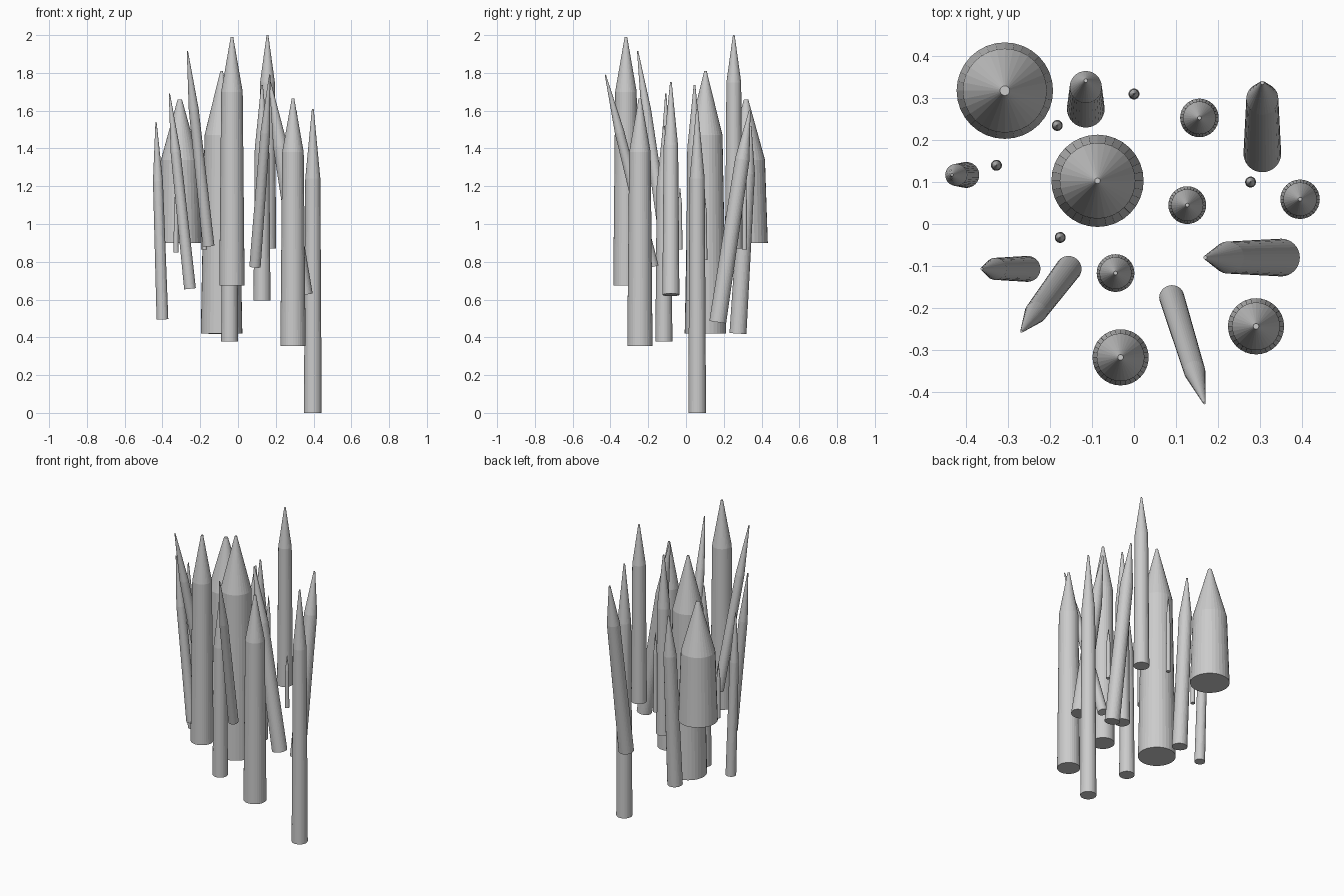
import bpy
import bmesh
import math
from mathutils import Vector

default = bpy.data.objects.get("Cube")
if default:
    bpy.data.objects.remove(default, do_unlink=True)

stone = bpy.data.materials.new("grey stone")
stone.use_nodes = True
grey = (0.6, 0.6, 0.6, 1)
stone.diffuse_color = grey
stone.node_tree.nodes["Principled BSDF"].inputs["Base Color"].default_value = grey

SIDES = 32


def spike(name, base, tip, radius, shoulder, taper=0.85, blunt=0.1):
    """Tapered shaft with a pointed end, running from base to tip."""
    base, tip = Vector(base), Vector(tip)
    axis = tip - base
    turn = Vector((0, 0, 1)).rotation_difference(axis)
    bm = bmesh.new()
    rings = []
    for along, r in ((0, radius), (shoulder, radius * taper), (1, radius * blunt)):
        ring = []
        for i in range(SIDES):
            a = math.tau * i / SIDES
            offset = turn @ Vector((r * math.cos(a), r * math.sin(a), 0))
            ring.append(bm.verts.new(base + axis * along + offset))
        rings.append(ring)
    for low, high in zip(rings, rings[1:]):
        for i in range(SIDES):
            j = (i + 1) % SIDES
            bm.faces.new((low[i], low[j], high[j], high[i]))
    bm.faces.new(rings[0][::-1])
    bm.faces.new(rings[-1])
    mesh = bpy.data.meshes.new(name)
    bm.to_mesh(mesh)
    bm.free()
    mesh.materials.append(stone)
    bpy.context.collection.objects.link(bpy.data.objects.new(name, mesh))


def upright(name, x, y, bottom, neck, top, radius, **style):
    """Vertical spike given by its bottom, neck and top heights."""
    spike(name, (x, y, bottom), (x, y, top), radius,
          (neck - bottom) / (top - bottom), **style)


# Thick upright spikes
upright("wide_back_spike", -.308, .318, .9, 1.34, 1.66, .115, taper=.87)
upright("wide_centre_spike", -.087, .103, .42, 1.47, 1.81, .11, taper=.82, blunt=.06)
upright("tall_front_spike", -.032, -.318, .675, 1.7, 1.99, .067)
upright("front_left_spike", .291, -.244, .355, 1.38, 1.665, .067)

# Slim upright spikes
upright("lowest_spike", .396, .059, 0, 1.24, 1.61, .047)
upright("tallest_spike", .156, .253, .87, 1.75, 2, .046)
upright("inner_left_spike", .127, .045, .594, 1.4, 1.735, .045)
upright("inner_front_spike", -.044, -.117, .377, 1.2, 1.52, .045)

# Leaning spikes
spike("leaning_left_spike", (.351, -.08, .625), (.17, -.08, 1.75), .045, .7)
spike("leaning_back_left_spike", (.306, .168, .48), (.306, .337, 1.6), .045, .77)
spike("leaning_back_spike", (-.115, .275, .42), (-.115, .342, 1.52), .045, .77)
spike("leaning_front_spike", (.09, -.175, .775), (.168, -.427, 1.79), .03, .7)
spike("leaning_right_spike", (-.4, .117, .495), (-.434, .117, 1.54), .031, .7)
spike("leaning_front_right_spike", (-.254, -.107, .657), (-.363, -.107, 1.69), .031, .7)
spike("leaning_inner_right_spike", (-.156, -.107, .885), (-.268, -.256, 1.915), .031, .7)

# Thin short needles
upright("back_needle", 0, .31, .865, 1.24, 1.37, .013)
upright("back_right_needle", -.183, .235, .865, 1.1, 1.2, .013)
upright("right_needle", -.328, .14, .85, 1.1, 1.2, .013)
upright("left_needle", .278, .1, .81, 1.05, 1.14, .013)
upright("inner_needle", -.176, -.032, .865, 1.1, 1.19, .013)
